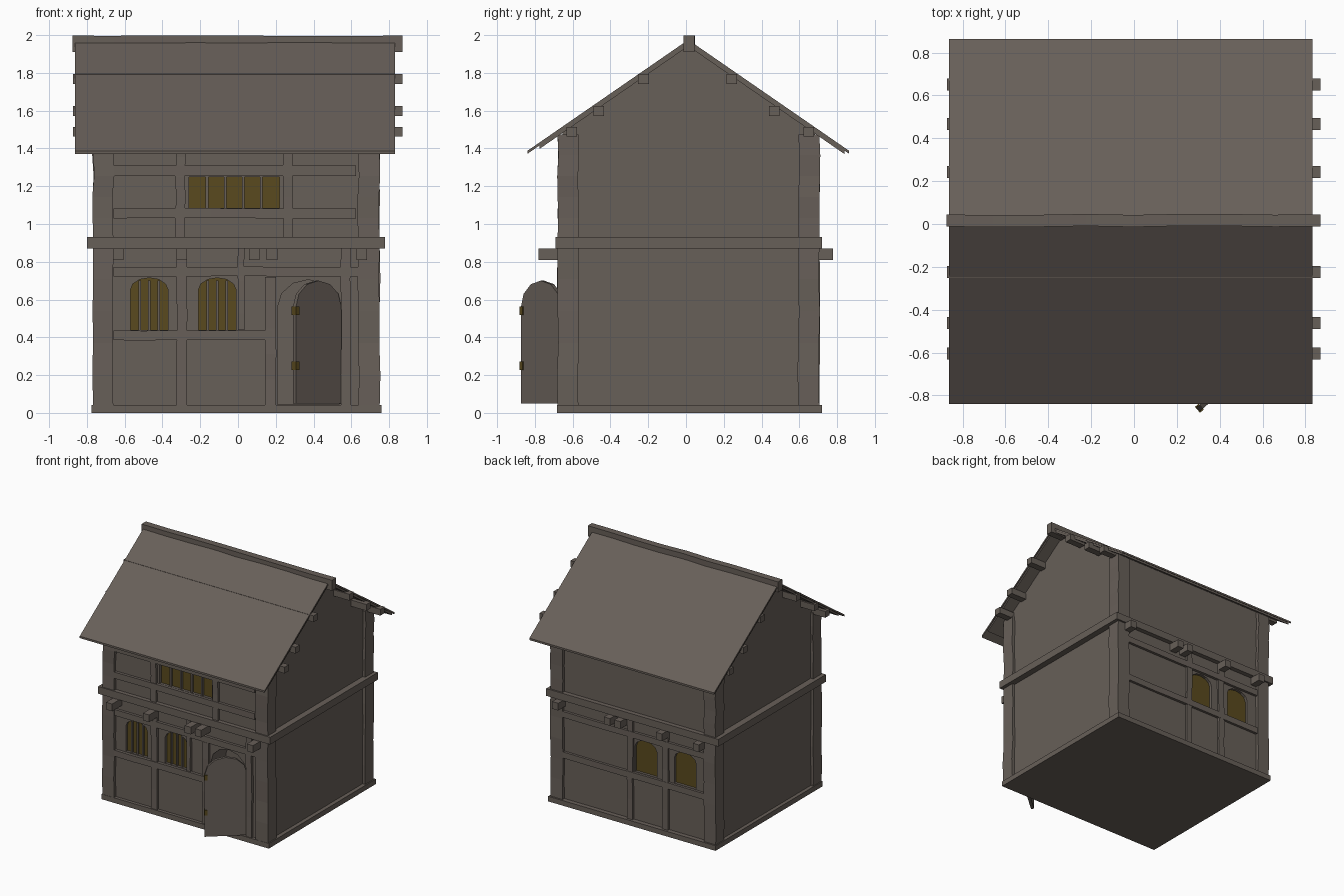
import bpy, bmesh, math, random
from mathutils import Matrix, Vector

if "Cube" in bpy.data.objects:
    bpy.data.objects.remove(bpy.data.objects["Cube"])
random.seed(4)


def material(name, col):
    m = bpy.data.materials.new(name)
    m.diffuse_color = (*col, 1)
    m.use_nodes = True
    m.node_tree.nodes["Principled BSDF"].inputs["Base Color"].default_value = m.diffuse_color
    return m


WOOD = material("weathered_brown", (0.137, 0.115, 0.099))
GLASS = material("amber_glass", (0.10, 0.068, 0.013))


def finish(name, bm, mat):
    bmesh.ops.recalc_face_normals(bm, faces=bm.faces)
    me = bpy.data.meshes.new(name)
    bm.to_mesh(me)
    bm.free()
    me.materials.append(mat)
    ob = bpy.data.objects.new(name, me)
    bpy.context.collection.objects.link(ob)
    return ob


def add_prism(bm, pts, axis, a, b):
    # extrude a 2D profile along x (profile yz) or y (profile xz)
    def put(p, t):
        return (t, p[0], p[1]) if axis == 'x' else (p[0], t, p[1])
    r0 = [bm.verts.new(put(p, a)) for p in pts]
    r1 = [bm.verts.new(put(p, b)) for p in pts]
    n = len(pts)
    bm.faces.new(r0)
    bm.faces.new(r1[::-1])
    for i in range(n):
        bm.faces.new((r0[i], r0[(i + 1) % n], r1[(i + 1) % n], r1[i]))


def prism(name, pts, axis, a, b, mat=WOOD):
    bm = bmesh.new()
    add_prism(bm, pts, axis, a, b)
    return finish(name, bm, mat)


def box(name, x0, x1, y0, y1, z0, z1, mat=WOOD, wob=0.0, seg=5):
    # box; with wob, a hand-hewn beam whose middle rings wander slightly
    lo, hi = Vector((x0, y0, z0)), Vector((x1, y1, z1))
    size = hi - lo
    bm = bmesh.new()
    bmesh.ops.create_cube(bm, size=1)
    ax = max(range(3), key=lambda i: size[i])
    if wob:
        edges = [e for e in bm.edges
                 if abs(e.verts[0].co[ax] - e.verts[1].co[ax]) > 0.5]
        bmesh.ops.subdivide_edges(bm, edges=edges, cuts=seg - 1)
    shift = {}
    for v in bm.verts:
        k = round(v.co[ax] * 100)
        if k not in shift:
            shift[k] = [random.uniform(-wob, wob) for _ in range(3)]
        c = Vector([(v.co[i] + 0.5) * size[i] + lo[i] for i in range(3)])
        if wob and abs(k) < 50:
            for i in range(3):
                if i != ax:
                    c[i] += shift[k][i]
        v.co = c
    return finish(name, bm, mat)


def arch(x0, x1, z0, spring, top, n=6):
    c, r = (x0 + x1) / 2, (x1 - x0) / 2
    pts = [(x0, z0), (x1, z0)]
    for i in range(n + 1):
        t = math.pi * i / n
        pts.append((c + r * math.cos(t), spring + (top - spring) * math.sin(t)))
    return pts


RY, SLOPE = 0.012, 0.69


def roof_z(y, drop=0.0):
    return 1.975 - drop - SLOPE * abs(y - RY)


# walls with gables
YF, YB = -0.655, 0.682
body = prism("walls", [(YF, 0.02), (YB, 0.02), (YB, roof_z(YB, 0.03)),
                       (RY, roof_z(RY, 0.03)), (YF, roof_z(YF, 0.03))],
             'x', -0.745, 0.727)

# door and window openings cut into the walls
WINDOWS = [(-0.57, -0.37), (-0.21, -0.01)]
bm = bmesh.new()
for a, b in WINDOWS:
    w = arch(a, b, 0.44, 0.65, 0.715)
    add_prism(bm, w, 'y', YF - 0.1, YF + 0.03)
    add_prism(bm, w, 'y', YB - 0.03, YB + 0.1)
add_prism(bm, arch(0.21, 0.535, 0.045, 0.56, 0.705), 'y', YF - 0.1, YF + 0.2)
add_prism(bm, [(-0.26, 1.085), (0.22, 1.085), (0.22, 1.25), (-0.26, 1.25)],
          'y', YF - 0.1, YF + 0.03)
cutter = finish("opening_cutter", bm, WOOD)
cutter.hide_render = True
mod = body.modifiers.new("openings", 'BOOLEAN')
mod.operation, mod.solver, mod.object = 'DIFFERENCE', 'EXACT', cutter
dg = bpy.context.evaluated_depsgraph_get()
cut_mesh = bpy.data.meshes.new_from_object(body.evaluated_get(dg))
body.modifiers.clear()
body.data = cut_mesh
bpy.data.objects.remove(cutter)

# window panes and bars
for side, y, s in (("front", YF, 1), ("back", YB, -1)):
    p0, p1 = sorted((y + s * 0.022, y + s * 0.030))
    b0, b1 = sorted((y + s * 0.006, y + s * 0.024))
    for a, b in WINDOWS:
        prism(side + "_pane", arch(a, b, 0.44, 0.65, 0.715), 'y', p0, p1, GLASS)
        if s > 0:
            for i in (1, 2, 3):
                x = a + (b - a) * i / 4
                box("window_bar", x - 0.006, x + 0.006, b0, b1, 0.44, 0.70)
box("upper_pane", -0.26, 0.22, YF + 0.022, YF + 0.03, 1.085, 1.25, GLASS)
for i in range(1, 5):
    x = -0.26 + 0.48 * i / 5
    box("upper_window_bar", x - 0.007, x + 0.007, YF + 0.004, YF + 0.024, 1.085, 1.25)

# sill slab, floor band and joists
box("base_sill", -0.775, 0.76, -0.682, 0.72, 0, 0.042)
box("floor_band", -0.80, 0.778, -0.69, 0.72, 0.87, 0.93)
for x in (-0.635, -0.297, 0.085, 0.18, 0.655):
    box("joist", x - 0.028, x + 0.028, -0.78, 0.778, 0.81, 0.87)

# corner posts on both floors
for xa, xb in ((-0.767, -0.66), (0.637, 0.75)):
    for ya, yb in ((-0.68, -0.57), (0.595, 0.706)):
        box("lower_corner_post", xa, xb, ya, yb, 0.03, 0.88, wob=0.005)
        box("upper_corner_post", xa, xb, ya, yb, 0.92, 1.475, wob=0.005)

# front timber frame
F0, F1 = -0.675, YF + 0.03
for xa, xb, za, zb in ((-0.325, -0.27, 0.04, 0.87), (0.0, 0.035, 0.44, 0.87),
                       (0.142, 0.2, 0.04, 0.72), (0.545, 0.597, 0.04, 0.87),
                       (-0.33, -0.28, 0.93, 1.46), (0.24, 0.29, 0.93, 1.46)):
    box("front_stud", xa, xb, F0, F1, za, zb, wob=0.003)
for name, xa, xb, za, zb, d in (
        ("front_low_rail", -0.66, 0.18, 0.385, 0.436, 0.004),
        ("front_head_rail", -0.66, 0.64, 0.722, 0.772, 0.002),
        ("upper_sill_rail", -0.66, 0.625, 1.03, 1.082, 0.004),
        ("upper_head_rail", -0.66, 0.625, 1.253, 1.31, 0.004)):
    box(name, xa, xb, F0 - d, F1, za, zb, wob=0.002)

# back timber frame
for xa, xb in ((-0.325, -0.27), (0.0, 0.05)):
    box("back_stud", xa, xb, YB - 0.03, 0.70, 0.04, 0.87, wob=0.003)
for za, zb in ((0.385, 0.436), (0.722, 0.772)):
    box("back_rail", -0.66, 0.64, YB - 0.03, 0.703, za, zb, wob=0.002)

# half-open arched door with fittings, hinged on the right jamb
swing = Matrix.Translation((0.54, -0.655, 0)) @ Matrix.Rotation(math.radians(41), 4, 'Z')
door = prism("door", arch(-0.32, 0, 0.05, 0.56, 0.70), 'y', -0.012, 0.012)
door.matrix_world = swing
for z in (0.54, 0.25):
    fit = box("door_fitting", -0.323, -0.30, -0.018, 0.018, z - 0.022, z + 0.022, GLASS)
    fit.matrix_world = swing

# roof covering and shorter under-boards
def chevron(ya, yb, top, thick):
    ys = (ya, RY, yb)
    return [(y, roof_z(y, top)) for y in ys] + \
           [(y, roof_z(y, top + thick)) for y in ys[::-1]]


prism("roof_covering", chevron(-0.84, 0.863, 0, 0.016), 'x', -0.863, 0.832)
prism("roof_underboards", chevron(-0.775, 0.84, 0.016, 0.018), 'x', -0.855, 0.825)

# purlins and ridge beam
for y, z in ((-0.605, 1.49), (-0.462, 1.6), (-0.225, 1.77),
             (0.243, 1.77), (0.467, 1.6), (0.65, 1.49)):
    box("purlin", -0.873, 0.87, y - 0.028, y + 0.028, z - 0.028, z + 0.024)
box("ridge_beam", -0.875, 0.87, -0.012, 0.044, 1.91, 1.997, wob=0.003, seg=8)
